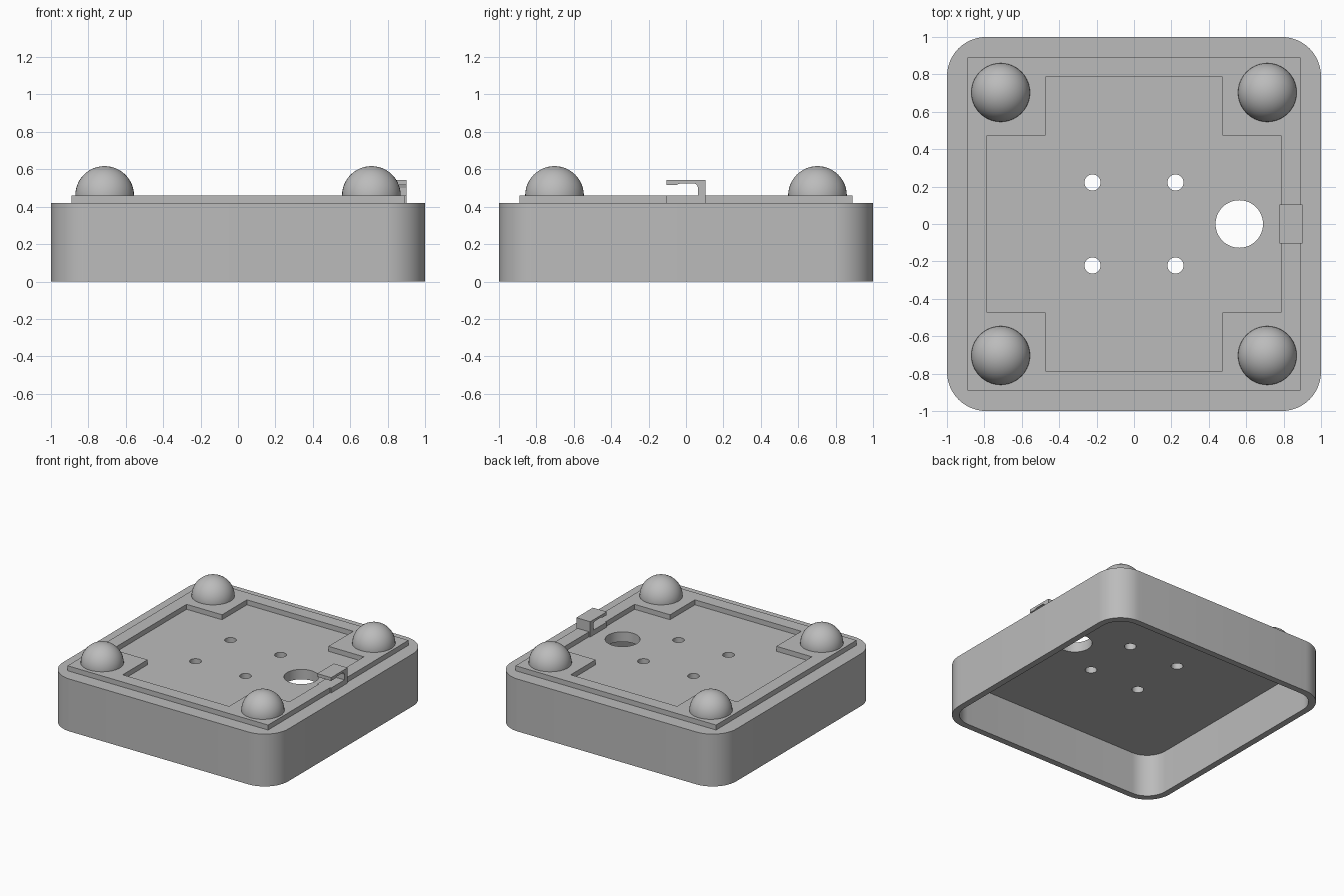
import bpy, bmesh, math
from mathutils import Vector

cube = bpy.data.objects.get("Cube")
if cube:
    bpy.data.objects.remove(cube, do_unlink=True)

grey = bpy.data.materials.new("light grey")
grey.use_nodes = True
grey.diffuse_color = (0.5, 0.5, 0.5, 1)
grey.node_tree.nodes["Principled BSDF"].inputs["Base Color"].default_value = grey.diffuse_color

TOP = 0.42        # top of the box
RIM = 0.46        # top of the raised frame


def add_object(name, bm):
    bmesh.ops.recalc_face_normals(bm, faces=bm.faces)
    mesh = bpy.data.meshes.new(name)
    bm.to_mesh(mesh)
    bm.free()
    mesh.materials.append(grey)
    obj = bpy.data.objects.new(name, mesh)
    bpy.context.collection.objects.link(obj)
    return obj


def prism(name, outline, depth):
    """Extrude a closed outline of 3D points along a vector."""
    bm = bmesh.new()
    face = bm.faces.new([bm.verts.new(p) for p in outline])
    new = bmesh.ops.extrude_face_region(bm, geom=[face], use_keep_orig=True)["geom"]
    moved = [v for v in new if isinstance(v, bmesh.types.BMVert)]
    bmesh.ops.translate(bm, verts=moved, vec=Vector(depth))
    return add_object(name, bm)


def rounded_square(half, radius, z, steps=12):
    pts = []
    c = half - radius
    for i, (sx, sy) in enumerate([(1, 1), (-1, 1), (-1, -1), (1, -1)]):
        for k in range(steps + 1):
            a = math.pi / 2 * (i + k / steps)
            pts.append((sx * c + radius * math.cos(a), sy * c + radius * math.sin(a), z))
    return pts


def circle(x, y, r, z, n=48):
    return [(x + r * math.cos(2 * math.pi * i / n), y + r * math.sin(2 * math.pi * i / n), z)
            for i in range(n)]


def activate(obj):
    bpy.ops.object.select_all(action='DESELECT')
    obj.select_set(True)
    bpy.context.view_layer.objects.active = obj


def cut(obj, cutter):
    mod = obj.modifiers.new("cut", 'BOOLEAN')
    mod.operation = 'DIFFERENCE'
    mod.solver = 'EXACT'
    mod.object = cutter
    activate(obj)
    bpy.ops.object.modifier_apply(modifier=mod.name)
    bpy.data.objects.remove(cutter, do_unlink=True)


def smooth(obj):
    activate(obj)
    bpy.ops.object.shade_smooth_by_angle(angle=math.radians(35))


# Hollow box, open underneath, with holes through its top
box = prism("box_shell", rounded_square(1, 0.21, 0), (0, 0, TOP))
cut(box, prism("cavity_cutter", rounded_square(0.95, 0.17, -0.1), (0, 0, 0.44)))
holes = [(0.563, 0, 0.127)] + [(x, y, 0.043) for x in (-0.222, 0.222) for y in (-0.222, 0.222)]
for x, y, r in holes:
    cut(box, prism("hole_cutter", circle(x, y, r, 0.2), (0, 0, 0.4)))
smooth(box)

# Raised square frame with a cross-shaped opening
E, A, B = 0.89, 0.787, 0.472
frame = prism("raised_frame", [(-E, -E, TOP), (E, -E, TOP), (E, E, TOP), (-E, E, TOP)],
              (0, 0, RIM - TOP))
corner = [(A, -B), (A, B), (B, B), (B, A)]
cross = corner + [(-x, y) for x, y in reversed(corner)]
cross = cross[:-1] + [(-A, -B), (-B, -B), (-B, -A), (B, -A), (B, -B)]
cut(frame, prism("opening_cutter", [(x, y, TOP - 0.05) for x, y in cross], (0, 0, 0.2)))

# Domed corner feet
for side, x in (("right", -0.713), ("left", 0.713)):
    for end, y in (("front", -0.703), ("back", 0.703)):
        bm = bmesh.new()
        bmesh.ops.create_uvsphere(bm, u_segments=40, v_segments=24, radius=0.157)
        bmesh.ops.bisect_plane(bm, geom=bm.verts[:] + bm.edges[:] + bm.faces[:],
                               plane_co=(0, 0, -0.01), plane_no=(0, 0, 1), clear_inner=True)
        bmesh.ops.translate(bm, verts=bm.verts, vec=(x, y, RIM))
        smooth(add_object(f"dome_{end}_{side}", bm))

# Hooked clip on the left edge, open towards the front
W = 0.105
hook = [(-W, TOP), (W, TOP), (W, 0.543), (-W, 0.543), (-W, 0.517), (-0.05, 0.517),
        (-0.03, 0.525), (0.045, 0.525), (0.06, 0.515), (0.065, 0.5), (0.065, RIM), (-W, RIM)]
prism("edge_clip", [(0.777, y, z) for y, z in hook], (0.123, 0, 0))
